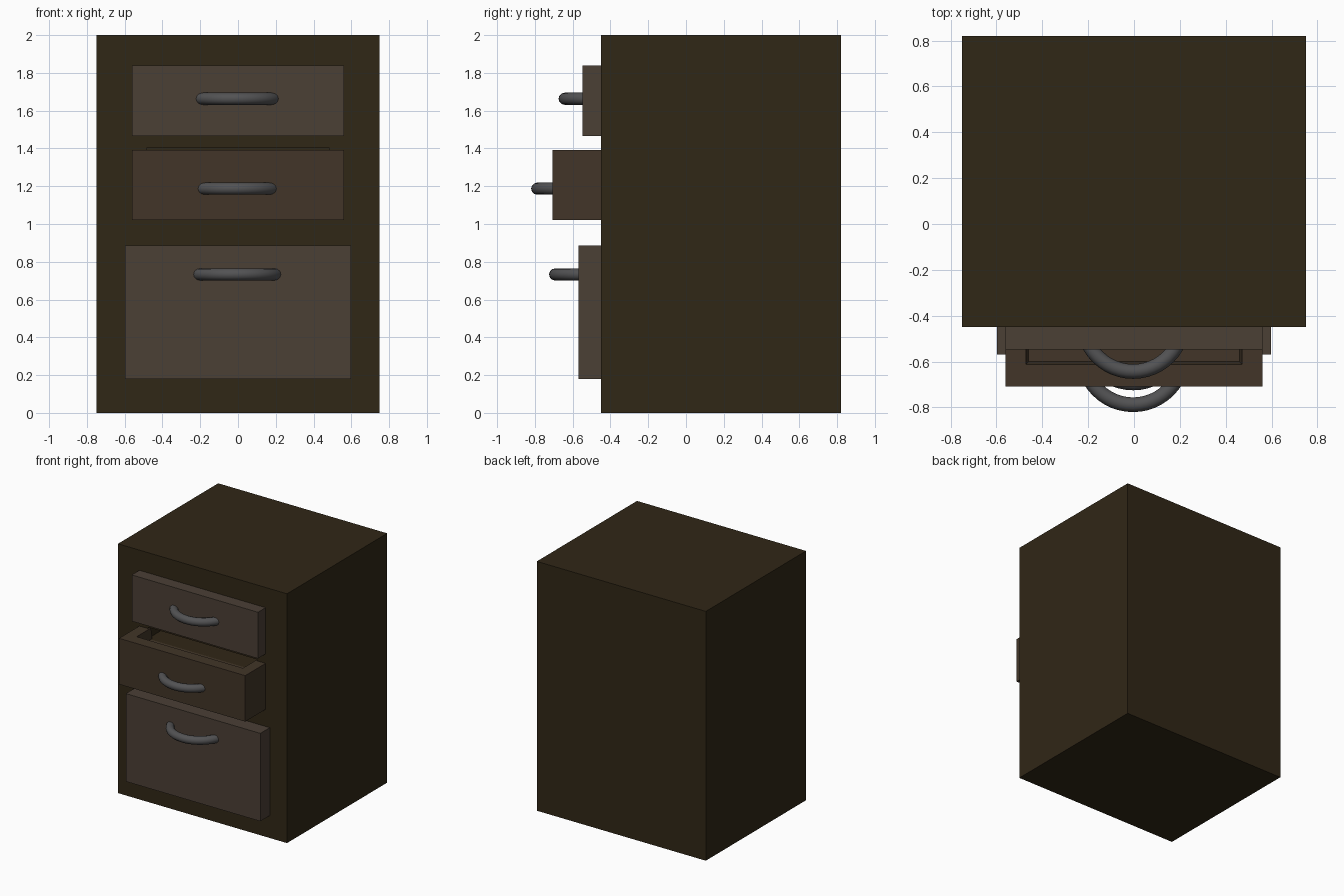
import bpy, bmesh, math
from mathutils import Vector

if "Cube" in bpy.data.objects:
    bpy.data.objects.remove(bpy.data.objects["Cube"])


def material(name, rgb):
    m = bpy.data.materials.new(name)
    m.diffuse_color = (*rgb, 1)
    m.use_nodes = True
    m.node_tree.nodes["Principled BSDF"].inputs["Base Color"].default_value = m.diffuse_color
    return m


WOOD = material("dark_wood", (0.030, 0.020, 0.008))
PANEL = material("drawer_wood", (0.070, 0.050, 0.036))
OPEN_PANEL = material("open_drawer_wood", (0.054, 0.036, 0.021))
METAL = material("handle_metal", (0.085, 0.085, 0.088))


def finish(name, bm, mat):
    bmesh.ops.recalc_face_normals(bm, faces=bm.faces)
    me = bpy.data.meshes.new(name)
    bm.to_mesh(me)
    bm.free()
    me.materials.append(mat)
    ob = bpy.data.objects.new(name, me)
    bpy.context.collection.objects.link(ob)
    return ob


def box(name, lo, hi, mat, taper=0.0):
    """Box from lo to hi; taper pulls the bottom edges inwards."""
    bm = bmesh.new()
    bmesh.ops.create_cube(bm, size=1)
    for v in bm.verts:
        low = v.co.z < 0
        v.co = Vector([l + (c + 0.5) * (h - l) for c, l, h in zip(v.co, lo, hi)])
        if low and taper:
            v.co.x -= math.copysign(taper, v.co.x)
            if v.co.y == lo[1] or abs(v.co.y - lo[1]) < 1e-5:
                v.co.y += taper
    return finish(name, bm, mat)


def cut(ob, cutter):
    mod = ob.modifiers.new("recess", 'BOOLEAN')
    mod.operation = 'DIFFERENCE'
    mod.solver = 'EXACT'
    mod.object = cutter
    cutter.hide_render = True
    cutter.hide_set(True)


def handle(name, front, z, major=0.218, tube=0.032, n=24, sides=12):
    """Half ring bulging towards -y, its foremost point at y = front."""
    bm = bmesh.new()
    cy = front + major + tube
    rings = []
    for i in range(n + 1):
        a = math.pi + math.pi * i / n
        ring = []
        for j in range(sides):
            t = 2 * math.pi * j / sides
            r = major + tube * math.cos(t)
            ring.append(bm.verts.new((r * math.cos(a) - 0.004, cy + r * math.sin(a),
                                      z + tube * math.sin(t))))
        rings.append(ring)
    for a, b in zip(rings, rings[1:]):
        for j in range(sides):
            k = (j + 1) % sides
            bm.faces.new((a[j], a[k], b[k], b[j]))
    bm.faces.new(rings[0])
    bm.faces.new(rings[-1])
    ob = finish(name, bm, METAL)
    for p in ob.data.polygons:
        p.use_smooth = len(p.vertices) == 4
    return ob


# Cabinet body
FACE = -0.45
body = box("cabinet_body", (-0.75, FACE, 0), (0.75, 0.82, 2), WOOD)

# Drawers: name, half width, bottom, top, front y, handle front y, handle z, material
drawers = {}
for name, hw, z0, z1, y, hy, hz, mat in (
        ("top_drawer", 0.56, 1.467, 1.838, -0.547, -0.675, 1.663, PANEL),
        ("middle_drawer", 0.56, 1.022, 1.391, -0.708, -0.82, 1.187, OPEN_PANEL),
        ("bottom_drawer", 0.597, 0.18, 0.885, -0.57, -0.725, 0.733, PANEL)):
    drawers[name] = box(name, (-hw, y, z0), (hw, FACE + 0.02, z1), mat)
    handle(name + "_handle", hy, hz)

# Pulled-out middle drawer: tray recess running back through a slot in the body
FLOOR = 1.31
cut(drawers["middle_drawer"],
    box("tray_cutter", (-0.48, -0.62, FLOOR), (0.48, 0.3, 1.45), OPEN_PANEL, 0.02))
cut(body, box("slot_cutter", (-0.485, -0.5, FLOOR), (0.485, 0.3, 1.402), OPEN_PANEL))
